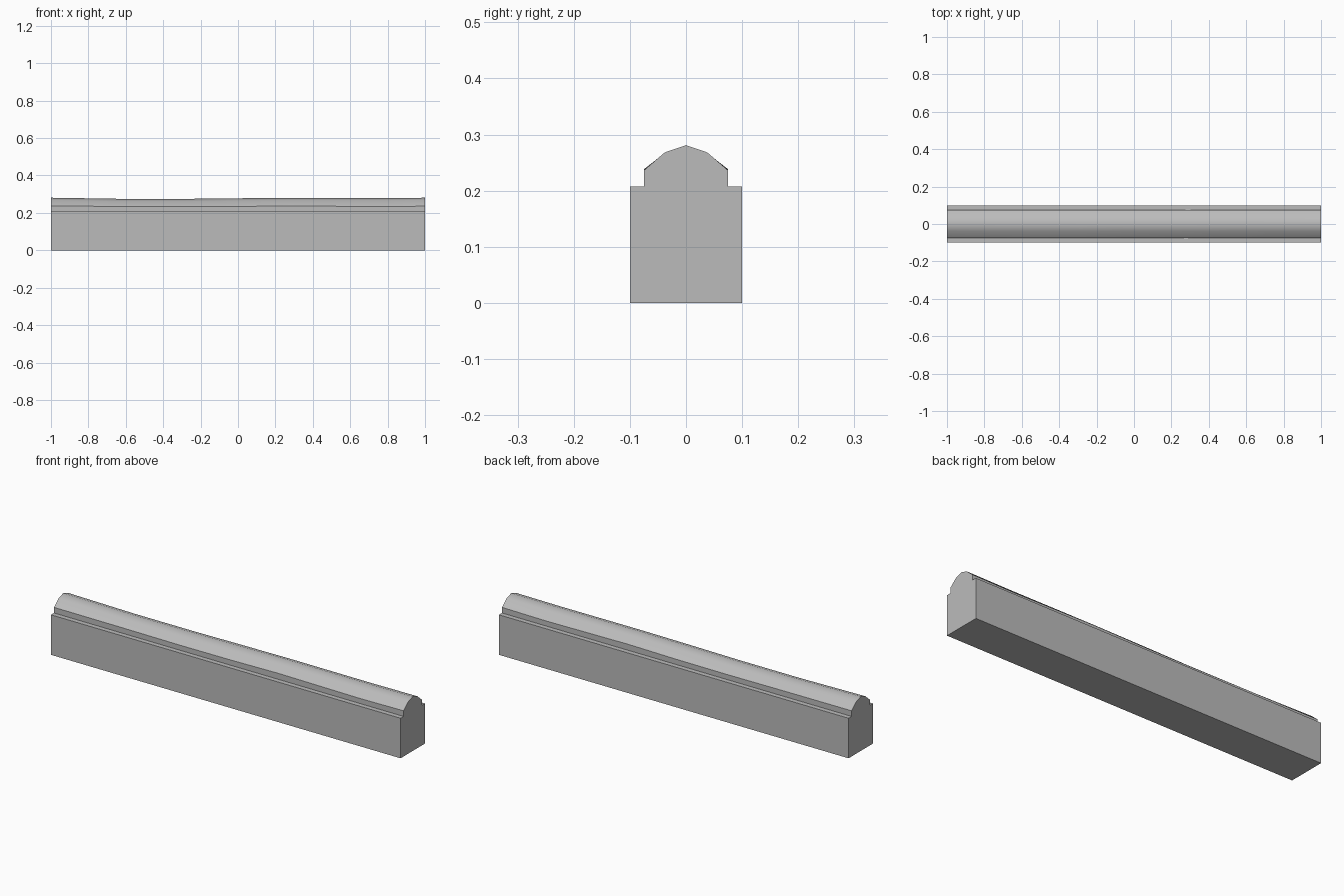
import bpy
import bmesh
import math

old = bpy.data.objects.get("Cube")
if old:
    bpy.data.objects.remove(old, do_unlink=True)

stone = bpy.data.materials.new("stone_grey")
stone.use_nodes = True
GREY = (0.5, 0.5, 0.5, 1)
stone.diffuse_color = GREY
stone.node_tree.nodes["Principled BSDF"].inputs["Base Color"].default_value = GREY


def loft(name, sections):
    """Skin a row of matching closed (x, y, z) sections and close both ends."""
    bm = bmesh.new()
    rings = [[bm.verts.new(p) for p in s] for s in sections]
    n = len(rings[0])
    for a, b in zip(rings, rings[1:]):
        for i in range(n):
            j = (i + 1) % n
            bm.faces.new((a[i], a[j], b[j], b[i]))
    bm.faces.new(rings[0])
    bm.faces.new(rings[-1])
    bmesh.ops.recalc_face_normals(bm, faces=bm.faces)
    mesh = bpy.data.meshes.new(name)
    bm.to_mesh(mesh)
    bm.free()
    mesh.materials.append(stone)
    obj = bpy.data.objects.new(name, mesh)
    bpy.context.collection.objects.link(obj)
    return obj


# Straight block forming the wall body
BASE_TOP = 0.207
base = [(-0.1, 0), (0.1, 0), (0.1, BASE_TOP), (-0.1, BASE_TOP)]
loft("wall_base", [[(x, y, z) for y, z in base] for x in (-1, 1)])

# Rounded coping, slightly uneven along its length: x, crown height, shoulder height
stations = [(-1, 0.281, 0.236), (-0.62, 0.275, 0.235), (-0.28, 0.275, 0.233),
            (0.0, 0.278, 0.234), (0.28, 0.28, 0.238), (0.75, 0.279, 0.233),
            (1, 0.281, 0.236)]
sections = []
for x, crown, shoulder in stations:
    half = [(0.075, BASE_TOP), (0.075, shoulder), (0.038, crown - 0.013)]
    outline = half + [(0, crown)] + [(-y, z) for y, z in reversed(half)]
    sections.append([(x, y, z) for y, z in outline])
coping = loft("coping", sections)

# Smooth crown with crisp shoulders and ends
bpy.ops.object.select_all(action='DESELECT')
coping.select_set(True)
bpy.context.view_layer.objects.active = coping
bpy.ops.object.shade_smooth_by_angle(angle=math.radians(44))
